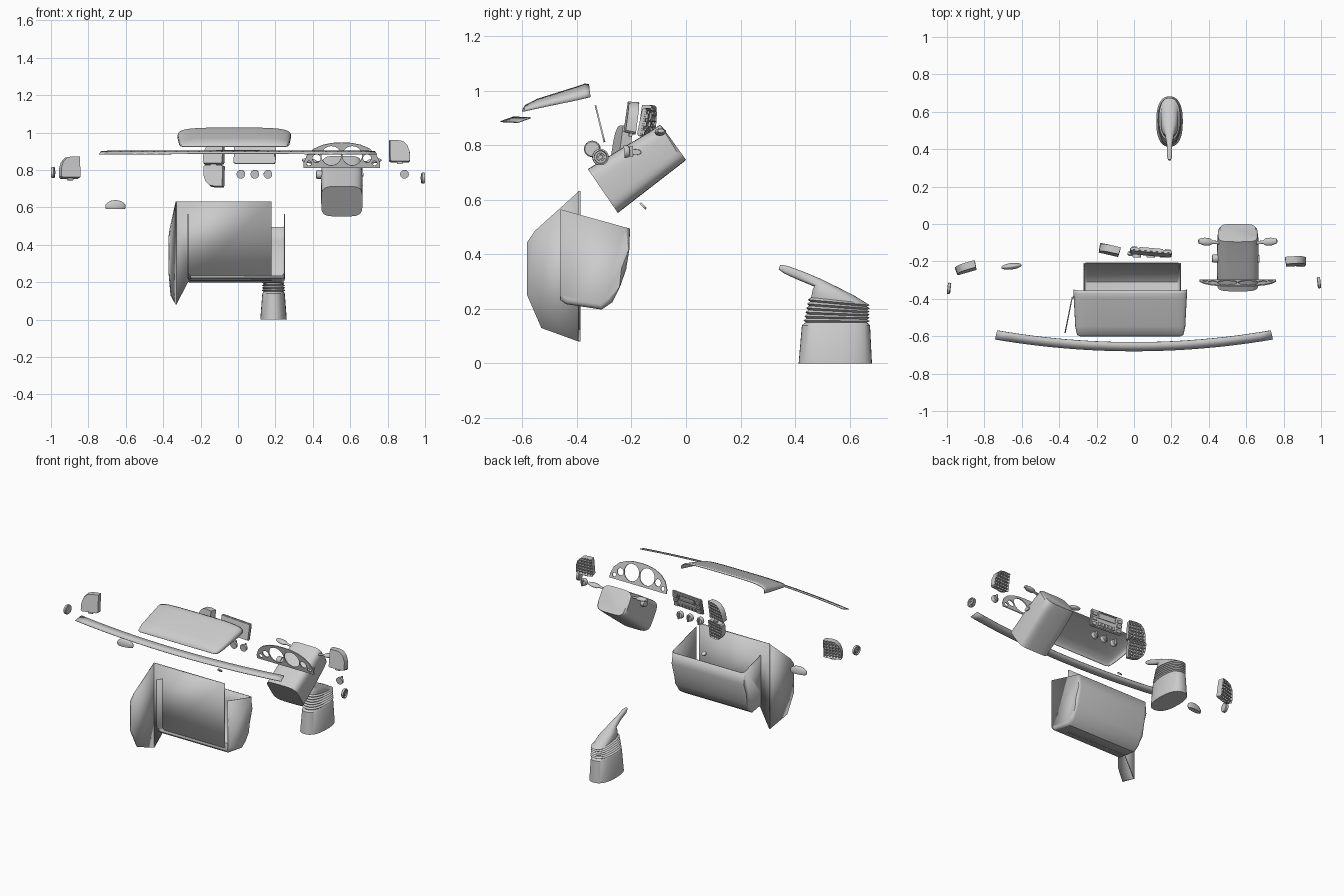
import bpy, bmesh, math
from mathutils import Matrix, Vector

if "Cube" in bpy.data.objects:
    bpy.data.objects.remove(bpy.data.objects["Cube"], do_unlink=True)


def smooth(ob, angle=35):
    bpy.ops.object.select_all(action='DESELECT')
    ob.select_set(True)
    bpy.context.view_layer.objects.active = ob
    bpy.ops.object.shade_smooth_by_angle(angle=math.radians(angle))


def finish(name, bm, loc=(0, 0, 0), rot=(0, 0, 0), thick=0):
    bmesh.ops.recalc_face_normals(bm, faces=bm.faces)
    me = bpy.data.meshes.new(name)
    bm.to_mesh(me)
    bm.free()
    ob = bpy.data.objects.new(name, me)
    bpy.context.collection.objects.link(ob)
    ob.location = loc
    ob.rotation_euler = [math.radians(a) for a in rot]
    if thick:
        mod = ob.modifiers.new("Thickness", 'SOLIDIFY')
        mod.thickness = thick
        mod.offset = 0
    smooth(ob)
    return ob


def loft(name, rings, cx, power=4, half=False, n=40, thick=0):
    """Skin rings given as (point_a, point_b, half_width) in the side plane."""
    bm = bmesh.new()
    loops = []
    for a, b, w in rings:
        a, b = Vector(a), Vector(b)
        mid, up = (a, b - a) if half else ((a + b) / 2, (b - a) / 2)
        loop = []
        for i in range(n + 1 if half else n):
            t = (math.pi if half else math.tau) * i / n
            c, s = [math.copysign(abs(f) ** (2 / power), f)
                    for f in (math.cos(t), math.sin(t))]
            p = mid + up * s
            loop.append(bm.verts.new((cx + w * c, p.x, p.y)))
        loops.append(loop)
    for r, q in zip(loops, loops[1:]):
        for i in range(n):
            j = (i + 1) % len(r)
            bm.faces.new((r[i], r[j], q[j], q[i]))
    bm.faces.new(loops[0])
    if not half:
        bm.faces.new(loops[-1])
    return finish(name, bm, thick=thick)


def lathe(name, profile, loc, direction, flat=1, n=24):
    """Revolve (radius, height) points around the given direction."""
    bm = bmesh.new()
    vs = [bm.verts.new((r, 0, h)) for r, h in profile]
    es = [bm.edges.new(e) for e in zip(vs, vs[1:])]
    bmesh.ops.spin(bm, geom=vs + es, cent=(0, 0, 0), axis=(0, 0, 1),
                   angle=math.tau, steps=n, use_duplicate=False)
    bmesh.ops.remove_doubles(bm, verts=bm.verts, dist=0.0002)
    bmesh.ops.scale(bm, vec=(1, flat, 1), verts=bm.verts)
    ob = finish(name, bm, loc)
    ob.rotation_euler = Vector(direction).to_track_quat('Z', 'Y').to_euler()
    return ob


def box(bm, centre, size):
    m = Matrix.Translation(centre) @ Matrix.Diagonal((*size, 1))
    bmesh.ops.create_cube(bm, size=1, matrix=m)


def sheet(name, points, thick):
    bm = bmesh.new()
    bm.faces.new([bm.verts.new(p) for p in points])
    return finish(name, bm, thick=thick)


# Gear lever boot with bellows and slanted handle
rings = [((.413, 0), (.682, 0), .071), ((.425, .14), (.675, .14), .06)]
for i in range(13):
    f, out = i / 12, .006 if i % 2 else -.004
    rings.append(((.435 + .02 * f - out, .15 + .092 * f),
                  (.668 + out, .15 + .07 * f), .058 - .008 * f + out))
rings += [((.462, .258), (.62, .247), .046), ((.465, .272), (.56, .278), .038),
          ((.47, .282), (.49, .312), .024), ((.41, .307), (.43, .337), .014),
          ((.36, .33), (.372, .358), .014), ((.34, .345), (.345, .362), .008)]
loft("gear_lever", rings, .19, 2.4)

# Steering column shroud
loft("column_shroud", [((-.25, .552), (-.36, .713), .11),
                       ((-.13, .645), (-.23, .793), .112),
                       ((-.05, .707), (-.13, .852), .11),
                       ((-.01, .738), (-.095, .876), .105),
                       ((0, .747), (-.085, .865), .095)], .555, 4.5)

# Column stalks, ignition lock and side button
stalk = [(0, 0), (.009, 0), (.009, .035), (.019, .05), (.021, .08), (.012, .11), (0, .115)]
for side, label in ((1, "left"), (-1, "right")):
    lathe(label + "_stalk", stalk, (.555 + side * .1, -.1, .84), (side, .08, .12), .6)
lathe("ignition_lock", [(0, 0), (.022, 0), (.022, .03), (.012, .034), (0, .034)],
      (.45, -.185, .775), (-1, 0, 0))
lathe("column_button", [(0, 0), (.022, 0), (.02, .012), (0, .012)],
      (.66, -.185, .775), (1, 0, 0), .5)

# Instrument bezel with round gauge openings
half_arch = [(0, .072), (.05, .07), (.1, .06), (.15, .038), (.185, .005), (.205, -.04), (.205, -.067)]
outline = half_arch + [(-x, y) for x, y in reversed(half_arch[1:])]
cu = bpy.data.curves.new("instrument_bezel", 'CURVE')
cu.dimensions, cu.fill_mode, cu.extrude = '2D', 'BOTH', .003
loops = [outline]
for x, y, r in ((.056, 0, .053), (.135, -.015, .022), (.175, -.042, .013)):
    for s in (-1, 1):
        loops.append([(s * x + r * math.cos(math.tau * k / 28),
                       y + r * math.sin(math.tau * k / 28)) for k in range(28)])
for pts in loops:
    sp = cu.splines.new('POLY')
    sp.points.add(len(pts) - 1)
    for p, (x, y) in zip(sp.points, pts):
        p.co = (x, y, 0, 1)
    sp.use_cyclic_u = True
bezel = bpy.data.objects.new("instrument_bezel", cu)
bpy.context.collection.objects.link(bezel)
bezel.location = (.555, -.315, .877)
bezel.rotation_euler = (math.radians(104), 0, 0)

# Glove box: curved tray open at the front and top
profile = [(-.46, .565), (-.46, .235), (-.44, .22), (-.31, .2), (-.272, .226),
           (-.245, .28), (-.222, .345), (-.21, .42), (-.208, .495)]
bm = bmesh.new()
sides = [[bm.verts.new((x, y, z)) for y, z in profile] for x in (-.268, .248)]
for s in sides:
    bm.faces.new(s)
for k in range(1, len(profile) - 1):
    bm.faces.new((sides[0][k], sides[0][k + 1], sides[1][k + 1], sides[1][k]))
corner = [e for e in bm.edges if len(e.link_faces) == 2
          and abs(e.verts[0].co.x - e.verts[1].co.x) < .01]
bmesh.ops.bevel(bm, geom=corner, offset=.016, segments=3, affect='EDGES', profile=.5)
finish("glove_box", bm, thick=.005)

# Panel inside the glove box and the angled trim beside it
sheet("glove_box_panel", [(x, -.392, z) for x, z in
      ((-.33, .632), (.178, .632), (.178, .21), (-.262, .21), (-.33, .08))], .01)
sheet("side_trim", [(-.33 + (y + .39) * .2, y, z) for y, z in
      ((-.392, .632), (-.555, .485), (-.582, .445), (-.582, .25), (-.53, .13), (-.392, .08))], .006)
lathe("glove_box_latch", [(0, 0), (.016, 0), (.014, .008), (0, .008)],
      (-.02, -.16, .575), (0, .7, .7))

# Hollow passenger airbag cover
loft("airbag_cover", [((-.6, .924), (-.598, .932), .265), ((-.592, .925), (-.588, .947), .283),
                      ((-.55, .934), (-.545, .969), .292), ((-.4, .965), (-.395, 1.016), .3),
                      ((-.37, .972), (-.37, 1.025), .301), ((-.35, .977), (-.356, 1.022), .301)],
     -.02, 4, True, thick=.004)

# Curved windscreen strip
bm = bmesh.new()
cols = []
for i in range(25):
    u = i / 12 - 1
    y = -.68 + .063 * u * u
    cols.append([bm.verts.new((.743 * u, y, .887 - .003 * u * u)),
                 bm.verts.new((.732 * u, y + .048, .904 - .003 * u * u))])
for a, b in zip(cols, cols[1:]):
    bm.faces.new((a[0], b[0], b[1], a[1]))
finish("windscreen_strip", bm, thick=.004)


# Air vents: cut-corner housings with slats on the rear
def vent(name, loc, yaw, flip_x=1, flip_z=1):
    shape = [(.055, .06), (.055, -.055), (.045, -.06), (-.05, -.06), (-.058, -.052),
             (-.056, -.005), (-.044, .03), (-.02, .054), (.01, .06)]
    shape = [(x * flip_x, z * flip_z) for x, z in shape]
    bm = bmesh.new()
    face = bm.faces.new([bm.verts.new((x, .02, z)) for x, z in shape])
    ext = bmesh.ops.extrude_face_region(bm, geom=[face])["geom"]
    moved = [v for v in ext if isinstance(v, bmesh.types.BMVert)]
    bmesh.ops.translate(bm, verts=moved, vec=(0, -.038, 0))
    bmesh.ops.scale(bm, verts=moved, vec=(.94, 1, .94))
    bmesh.ops.recalc_face_normals(bm, faces=bm.faces)
    back = max(bm.faces, key=lambda f: f.calc_center_median().y)
    bmesh.ops.inset_region(bm, faces=[back], thickness=.007)
    bmesh.ops.translate(bm, verts=back.verts, vec=(0, -.018, 0))

    def span(axis, t):
        hits = []
        for p, q in zip(shape, shape[1:] + shape[:1]):
            if (p[axis] - t) * (q[axis] - t) < 0:
                f = (t - p[axis]) / (q[axis] - p[axis])
                hits.append(p[1 - axis] + f * (q[1 - axis] - p[1 - axis]))
        return (min(hits) + max(hits)) / 2, max(hits) - min(hits) - .012

    for k in range(-2, 3):
        mid, size = span(1, k * .02)
        box(bm, (mid, .013, k * .02), (size, .012, .005))
        mid, size = span(0, k * .019)
        box(bm, (k * .019, .01, mid), (.004, .012, size))
    # Thumb wheel on the straight edge
    box(bm, (0, .005, -.064 * flip_z), (.03, .012, .012))
    finish(name, bm, loc, (-8, 0, yaw))


vent("right_vent", (-.898, -.235, .815), 16)
vent("left_vent", (.864, -.2, .902), 4, -1)
vent("upper_centre_vent", (-.13, -.14, .89), -13)
vent("lower_centre_vent", (-.13, -.14, .768), -13, 1, -1)

# Round demister outlets at both ends
outlet = [(0, 0), (.026, 0), (.03, .004), (.03, .016), (.024, .018), (.022, .01),
          (.015, .01), (.014, .015), (.009, .015), (.008, .01), (0, .01)]
lathe("right_outlet", outlet, (-.98, -.345, .787), (-1, .12, 0))
lathe("left_outlet", outlet, (.98, -.315, .757), (1, .12, 0))

# Rotary knobs with grips
for k, (x, y) in enumerate(((.015, -.165), (.09, -.165), (.16, -.165), (.89, -.215))):
    lathe("knob_%d" % (k + 1), [(0, -.012), (.023, -.012), (.023, 0), (.018, .008), (0, .01)],
          (x, y, .778), (0, 1, .1))
    bm = bmesh.new()
    box(bm, (x, y + .014, .778), (.008, .012, .04))
    finish("knob_grip_%d" % (k + 1), bm)

# Radio with raised controls on the rear
bm = bmesh.new()
box(bm, (0, 0, 0), (.225, .018, .105))
bmesh.ops.bevel(bm, geom=bm.edges[:], offset=.005, segments=2, affect='EDGES')
for z, d in ((.042, .09), (.008, .09)):
    box(bm, (0, .011, z), (.12, .008, .006))
for s in (-1, 1):
    box(bm, (s * .06, .011, .025), (.006, .008, .04))
    for z in (-.035, -.005, .025):
        box(bm, (s * .088, .012, z), (.03, .01, .018))
for k in range(-2, 3):
    box(bm, (k * .025, .012, -.03), (.018, .01, .02))
finish("radio", bm, (.09, -.152, .885), (-12, 0, -5))

# Domed door pull
bm = bmesh.new()
bmesh.ops.create_uvsphere(bm, u_segments=32, v_segments=16, radius=1)
bmesh.ops.bisect_plane(bm, geom=bm.verts[:] + bm.edges[:] + bm.faces[:], plane_co=(0, 0, -.4),
                       plane_no=(0, 0, -1), clear_outer=True)
bmesh.ops.holes_fill(bm, edges=[e for e in bm.edges if e.is_boundary])
bmesh.ops.scale(bm, vec=(.055, .017, .034), verts=bm.verts)
finish("door_pull", bm, (-.655, -.226, .605), (0, 0, 7))
